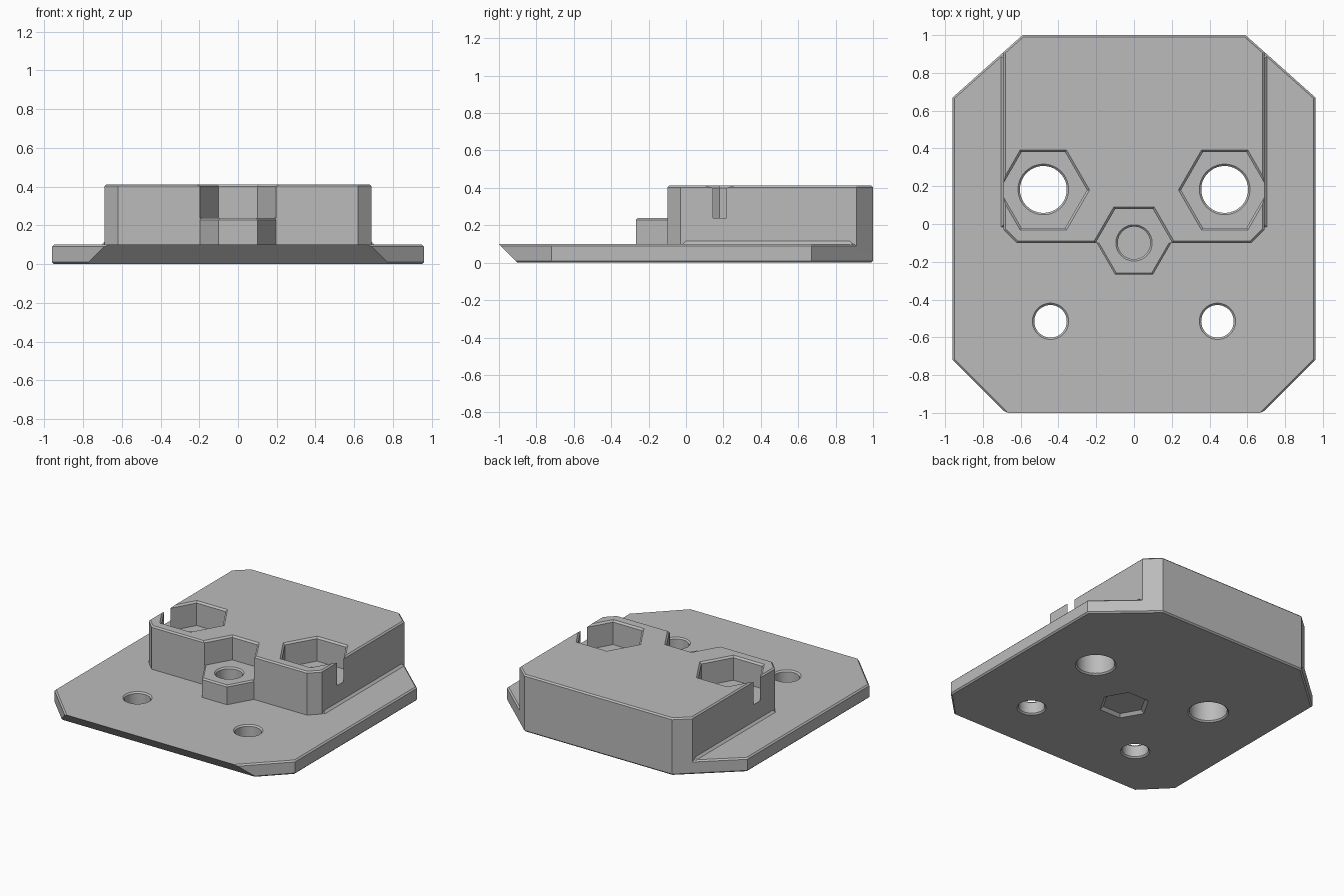
import bpy, bmesh, math
from mathutils import Vector

if "Cube" in bpy.data.objects:
    bpy.data.objects.remove(bpy.data.objects["Cube"])

grey = bpy.data.materials.new("plain grey")
grey.use_nodes = True
GREY = (0.5, 0.5, 0.5, 1)
grey.diffuse_color = GREY
grey.node_tree.nodes["Principled BSDF"].inputs["Base Color"].default_value = GREY


def ring(sides, radius, x, y):
    return [(x + radius * math.cos(i * math.tau / sides),
             y + radius * math.sin(i * math.tau / sides)) for i in range(sides)]


def mirrored(half):
    """Close a right-hand outline, listed front to back, across x = 0."""
    return half + [(-x, y) for x, y in reversed(half)]


def offset(outline, d):
    """Move every edge of a convex counter-clockwise outline outward by d."""
    pts = [Vector(p) for p in outline]
    out = []
    for i, p in enumerate(pts):
        a = (p - pts[i - 1]).normalized()
        b = (pts[(i + 1) % len(pts)] - p).normalized()
        na, nb = Vector((a.y, -a.x)), Vector((b.y, -b.x))
        out.append(p + (na + nb) * d / (1 + na.dot(nb)))
    return out


def loft(name, outline, layers):
    """Stack the outline at each (height, outward offset) layer."""
    bm = bmesh.new()
    loops = [[bm.verts.new((p.x, p.y, z)) for p in offset(outline, d)]
             for z, d in layers]
    n = len(outline)
    for low, high in zip(loops, loops[1:]):
        for i in range(n):
            j = (i + 1) % n
            bm.faces.new((low[i], low[j], high[j], high[i]))
    bm.faces.new(loops[0][::-1])
    bm.faces.new(loops[-1])
    mesh = bpy.data.meshes.new(name)
    bm.to_mesh(mesh)
    bm.free()
    mesh.materials.append(grey)
    ob = bpy.data.objects.new(name, mesh)
    bpy.context.collection.objects.link(ob)
    return ob


def combine(target, other, operation):
    mod = target.modifiers.new(other.name, "BOOLEAN")
    mod.operation, mod.solver, mod.object = operation, "EXACT", other
    bpy.context.view_layer.objects.active = target
    bpy.ops.object.modifier_apply(modifier=mod.name)
    bpy.data.objects.remove(other)


C = 0.01  # small edge chamfer
FLOOR = 0.238  # nut seat height

# Base plate with clipped corners and a front edge sloping back underneath
plate = loft("mounting_plate",
             mirrored([(0.67, -1.01), (0.96, -0.72), (0.96, 0.67), (0.59, 1)]),
             [(0, -C), (C, 0), (0.1 - C, 0), (0.1, -C)])
wedge = loft("front_slope_cutter", [(-2, -2), (2, -2), (2, -1), (-2, -1)],
             [(-0.1, 0.2), (0.2, -0.1)])
combine(plate, wedge, "DIFFERENCE")

# Raised block, flush with the back corners of the plate
block = loft("raised_block",
             mirrored([(0.62, -0.1), (0.69, -0.03), (0.69, 0.911), (0.59, 1)]),
             [(0.05, 0), (0.412 - C, 0), (0.412, -C)])
for x, y, r in ((-0.48, 0.18, 0.231), (0.48, 0.18, 0.231), (0, -0.095, 0.2)):
    pocket = loft("nut_pocket_cutter", ring(6, r, x, y),
                  [(FLOOR, 0), (0.4, 0), (0.43, 0.03)])
    combine(block, pocket, "DIFFERENCE")

# Sloped foot along the block sides, and the hexagonal boss
foot = loft("block_foot", mirrored([(0.688, 0), (0.688, 0.875)]),
            [(0.08, 0.017), (0.1, 0.017), (0.117, 0)])
boss = loft("hex_boss", ring(6, 0.2, 0, -0.095),
            [(0.07, 0), (FLOOR - C, 0), (FLOOR, -C)])
for part in (block, foot, boss):
    combine(plate, part, "UNION")

# Through holes with chamfered rims
for side in (-1, 1):
    for x, y, r, top in ((0.48, 0.183, 0.124, FLOOR), (0.442, -0.515, 0.086, 0.1)):
        hole = loft("hole_cutter", ring(64, r, side * x, y),
                    [(-C, 2 * C), (C, 0), (top - C, 0), (top + C, 2 * C)])
        combine(plate, hole, "DIFFERENCE")

# Blind hole in the boss, closed by a thin web over a shallow hex recess
bore = loft("bore_cutter", ring(64, 0.086, 0, -0.1),
            [(0.04, 0), (FLOOR - C, 0), (FLOOR + C, 2 * C)])
combine(plate, bore, "DIFFERENCE")
recess = loft("recess_cutter", ring(6, 0.145, 0, -0.1),
              [(-0.02, 0.04), (0.02, 0)])
combine(plate, recess, "DIFFERENCE")

bpy.ops.object.select_all(action="DESELECT")
plate.select_set(True)
bpy.context.view_layer.objects.active = plate
bpy.ops.object.shade_smooth_by_angle(angle=math.radians(20))
